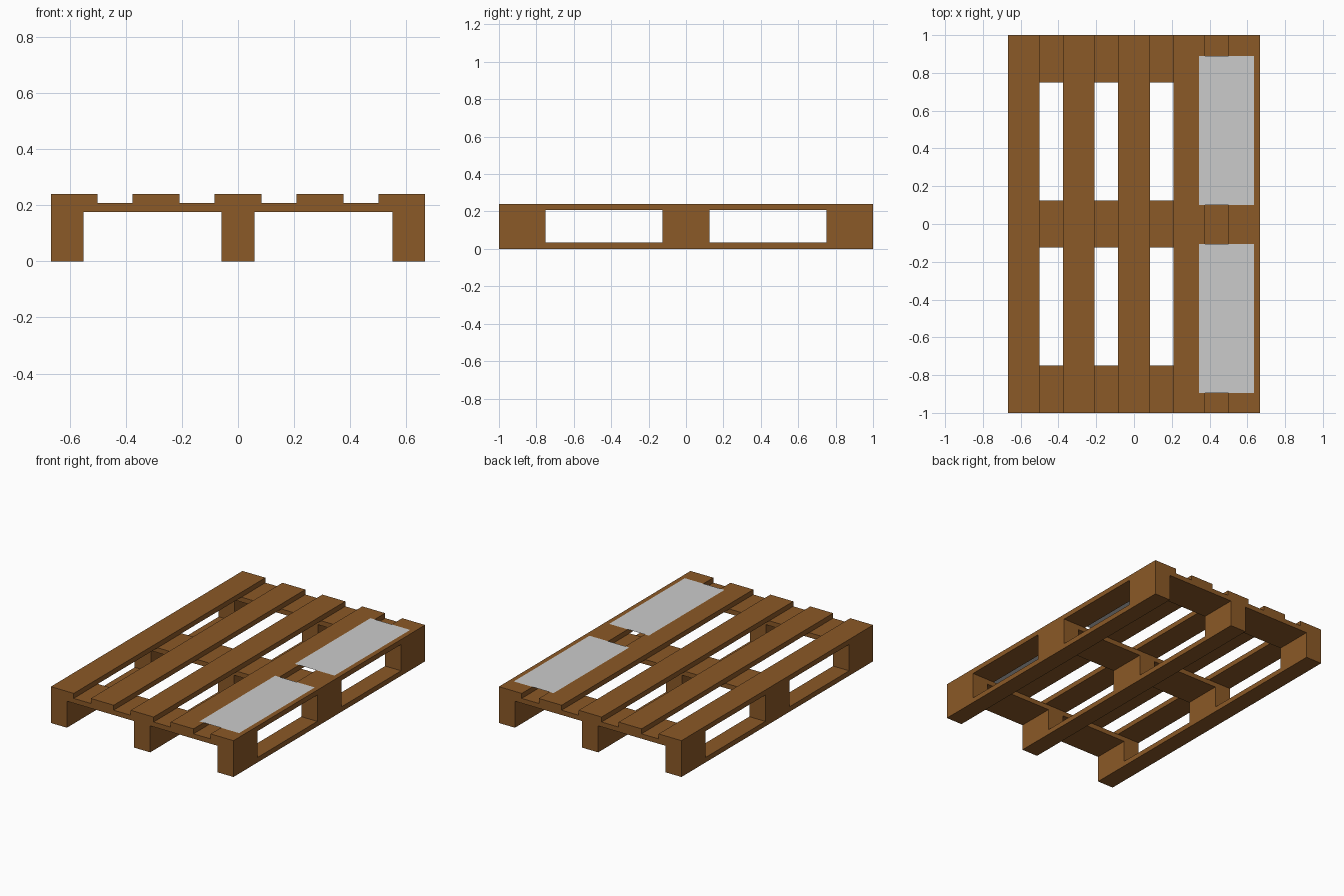
import bpy
import bmesh

if "Cube" in bpy.data.objects:
    bpy.data.objects.remove(bpy.data.objects["Cube"])

wood = bpy.data.materials.new("wood")
wood.diffuse_color = (0.26, 0.10, 0.02, 1)
wood.use_nodes = True
wood.node_tree.nodes["Principled BSDF"].inputs["Base Color"].default_value = wood.diffuse_color

HALF_X, HALF_Y = 0.667, 1.0
Z_SKID, Z_BLOCK, Z_CROSS, Z_TOP = 0.033, 0.175, 0.207, 0.24
ROWS = {"front": -0.875, "middle": 0.0, "back": 0.875}
RAILS = {"left": -0.6085, "centre": 0.0, "right": 0.6085}
RAIL_W, ROW_D, SLAT_W = 0.117, 0.25, 0.167


def add_mesh(name, bm, mat=None):
    mesh = bpy.data.meshes.new(name)
    bm.to_mesh(mesh)
    bm.free()
    if mat:
        mesh.materials.append(mat)
    obj = bpy.data.objects.new(name, mesh)
    bpy.context.collection.objects.link(obj)
    return obj


def board(name, x, y, width, depth, z0, z1):
    """Wooden box centred on x, y and spanning z0 to z1."""
    bm = bmesh.new()
    bmesh.ops.create_cube(bm, size=1)
    bmesh.ops.scale(bm, vec=(width, depth, z1 - z0), verts=bm.verts)
    bmesh.ops.translate(bm, vec=(x, y, (z0 + z1) / 2), verts=bm.verts)
    return add_mesh(name, bm, wood)


def sheet(name, x, y, width, depth, z):
    """Flat single-sided paper sheet facing up."""
    bm = bmesh.new()
    bmesh.ops.create_grid(bm, x_segments=1, y_segments=1, size=0.5)
    bmesh.ops.scale(bm, vec=(width, depth, 1), verts=bm.verts)
    bmesh.ops.translate(bm, vec=(x, y, z), verts=bm.verts)
    return add_mesh(name, bm)


# Bottom skids and the spacer blocks standing on them
for side, x in RAILS.items():
    board(f"{side}_skid", x, 0, RAIL_W, 2 * HALF_Y, 0, Z_SKID)
    for row, y in ROWS.items():
        board(f"{side}_{row}_block", x, y, RAIL_W, ROW_D, Z_SKID, Z_BLOCK)

# Cross boards over the blocks
for row, y in ROWS.items():
    board(f"{row}_cross_board", 0, y, 2 * HALF_X, ROW_D, Z_BLOCK, Z_CROSS)

# Top deck slats
pitch = (2 * HALF_X - SLAT_W) / 4
for i in range(5):
    board(f"top_slat_{i + 1}", (i - 2) * pitch, 0, SLAT_W, 2 * HALF_Y, Z_CROSS, Z_TOP)

# Grey sheets lying on the right-hand slats
sheet("front_sheet", 0.49, -0.5, 0.29, 0.79, Z_TOP + 0.001)
sheet("back_sheet", 0.49, 0.495, 0.29, 0.79, Z_TOP + 0.001)
